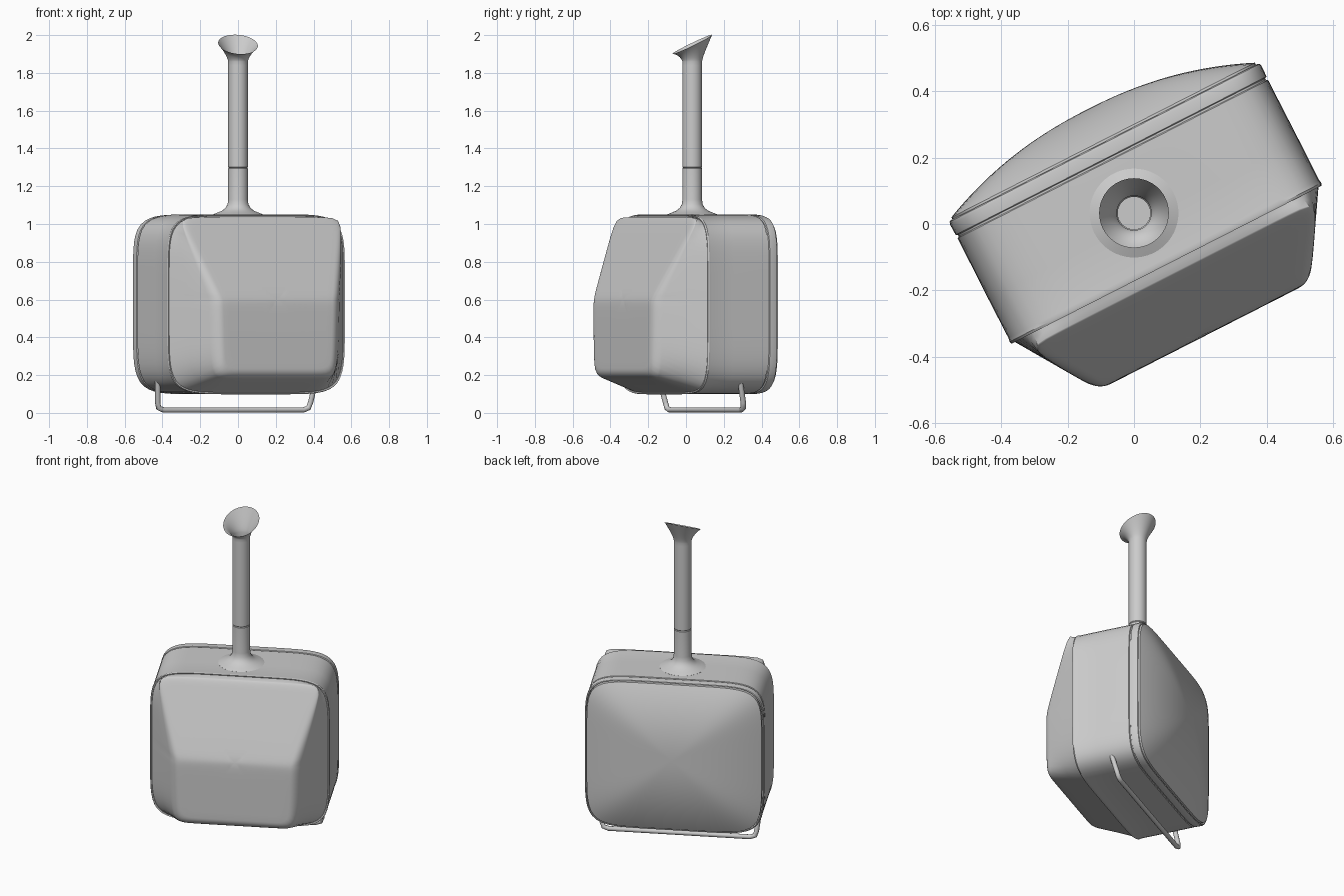
import bpy, bmesh, math

if "Cube" in bpy.data.objects:
    bpy.data.objects.remove(bpy.data.objects["Cube"])

TURN = math.radians(27)
N = 128
CZ = 0.6          # height of the widest line of the housing
CU = 0.032        # sideways centre of the housing


def mesh_from_rings(name, rings, turn=0.0, loc=(0, 0, 0)):
    """Skin a list of closed rings into one smooth object."""
    bm = bmesh.new()
    rows = [[bm.verts.new(p) for p in ring] for ring in rings]
    for a, b in zip(rows, rows[1:]):
        n = len(a)
        for i in range(n):
            j = (i + 1) % n
            bm.faces.new((a[i], a[j], b[j], b[i]))
    bmesh.ops.remove_doubles(bm, verts=bm.verts, dist=1e-5)
    bmesh.ops.recalc_face_normals(bm, faces=bm.faces)
    me = bpy.data.meshes.new(name)
    bm.to_mesh(me)
    bm.free()
    ob = bpy.data.objects.new(name, me)
    bpy.context.collection.objects.link(ob)
    ob.rotation_euler.z = turn
    ob.location = loc
    bpy.ops.object.select_all(action='DESELECT')
    ob.select_set(True)
    bpy.context.view_layer.objects.active = ob
    bpy.ops.object.shade_smooth_by_angle(angle=math.radians(32))
    return ob


def outline(p, side, top, bottom, flare_up=0.0, flare_down=0.0):
    """Rounded outline around (0, 0): soft intersection of four half-planes."""
    pts = []
    for i in range(N):
        a = 2 * math.pi * i / N
        x, z = math.cos(a), math.sin(a)
        s = (abs(x) - (flare_up if z > 0 else flare_down) * z) / side
        t = z / top if z > 0 else -z / bottom
        r = (max(s, 0) ** p + t ** p) ** (-1 / p)
        pts.append((x * r, z * r))
    return pts


SHELL = outline(6.5, 0.526, 0.45, 0.5)


def shell_ring(v, s):
    return [(CU + x * s, v, CZ + z * s) for x, z in SHELL]


# Main housing with its raised front edge and rear groove
mesh_from_rings("housing", [shell_ring(v, s) for v, s in (
    (-0.14, 0.975), (-0.152, 0.985), (-0.154, 0.997), (-0.146, 1.003), (-0.135, 0.999),
    (0.0, 1.0), (0.203, 0.999), (0.206, 0.988), (0.212, 0.988), (0.215, 1.0),
    (0.25, 1.002), (0.258, 0.997), (0.261, 0.988), (0.252, 0.982))], TURN)

# Domed back panel
dome = [shell_ring(0.245, 0.978), shell_ring(0.268, 0.976)]
for k in range(1, 25):
    t = math.cos(math.pi / 2 * k / 24)
    dome.append(shell_ring(0.268 + 0.104 * (1 - t ** 2.2), 0.976 * t))
mesh_from_rings("back_panel", dome, TURN)


# Faceted front panel: sloped sides, bent front plate
def plate_depth(z):
    return -0.398 + 0.47 * (z + math.sqrt(z * z + 0.0006)) / 2


PLATE = outline(15, 0.36, 0.435, 0.405, 0.29, 0.03)


def lerp(a, b, t):
    return tuple(p + (q - p) * t for p, q in zip(a, b))


def plate_point(x, z, s):
    return (CU + 0.004 + x * s, plate_depth(z * s), CZ + z * s)


base = shell_ring(-0.147, 0.985)
edge = [plate_point(x, z, 1) for x, z in PLATE]
near = [lerp(a, b, 0.82) for a, b in zip(base, edge)]
inner = [plate_point(x, z, 0.9) for x, z in PLATE]
front = [base, [lerp(a, b, 0.5) for a, b in zip(base, near)]]
for k in range(9):
    t = k / 8
    front.append([lerp(lerp(a, e, t), lerp(e, b, t), t)
                  for a, e, b in zip(near, edge, inner)])
for k in range(1, 11):
    s = 0.9 * (1 - k / 10)
    front.append([plate_point(x, z, s) for x, z in PLATE])
mesh_from_rings("front_panel", front, TURN)


# Flue pipe with base collar, joint groove and slanted flared mouth
def circle(r, z, tilt=0.0, n=64):
    out = []
    for i in range(n):
        a = 2 * math.pi * i / n
        x, y = r * math.cos(a), r * math.sin(a)
        out.append((x, y, z + tilt * (0.48 * y - 0.08 * x)))
    return out


PIPE_AT = (0, 0.033, 0)
mesh_from_rings("collar", [circle(r, z) for r, z in (
    (0.134, 1.035), (0.134, 1.05), (0.11, 1.06), (0.085, 1.07), (0.066, 1.085),
    (0.055, 1.105), (0.052, 1.13), (0.052, 1.293), (0.049, 1.297))], 0, PIPE_AT)
pipe = [circle(r, z) for r, z in ((0.049, 1.297), (0.052, 1.301), (0.052, 1.84))]
for k in range(11):
    t = k / 10
    pipe.append(circle(0.052 + 0.053 * t ** 1.4, 1.86 + 0.091 * t, t))
mesh_from_rings("flue", pipe, 0, PIPE_AT)

# Bent wire foot under the housing
path = [(-0.442, 0.068, 0.17), (-0.428, 0.096, 0.055), (-0.42, 0.101, 0.026), (-0.39, 0.102, 0.0155),
        (0.44, 0.102, 0.0155), (0.47, 0.101, 0.026), (0.48, 0.096, 0.055), (0.497, 0.068, 0.17)]
cu = bpy.data.curves.new("wire_foot", 'CURVE')
cu.dimensions = '3D'
cu.bevel_depth = 0.0145
cu.bevel_resolution = 3
cu.use_fill_caps = True
sp = cu.splines.new('POLY')
sp.points.add(len(path) - 1)
for pt, co in zip(sp.points, path):
    pt.co = (*co, 1)
foot = bpy.data.objects.new("wire_foot", cu)
foot.rotation_euler.z = TURN
sp.use_smooth = True
bpy.context.collection.objects.link(foot)
